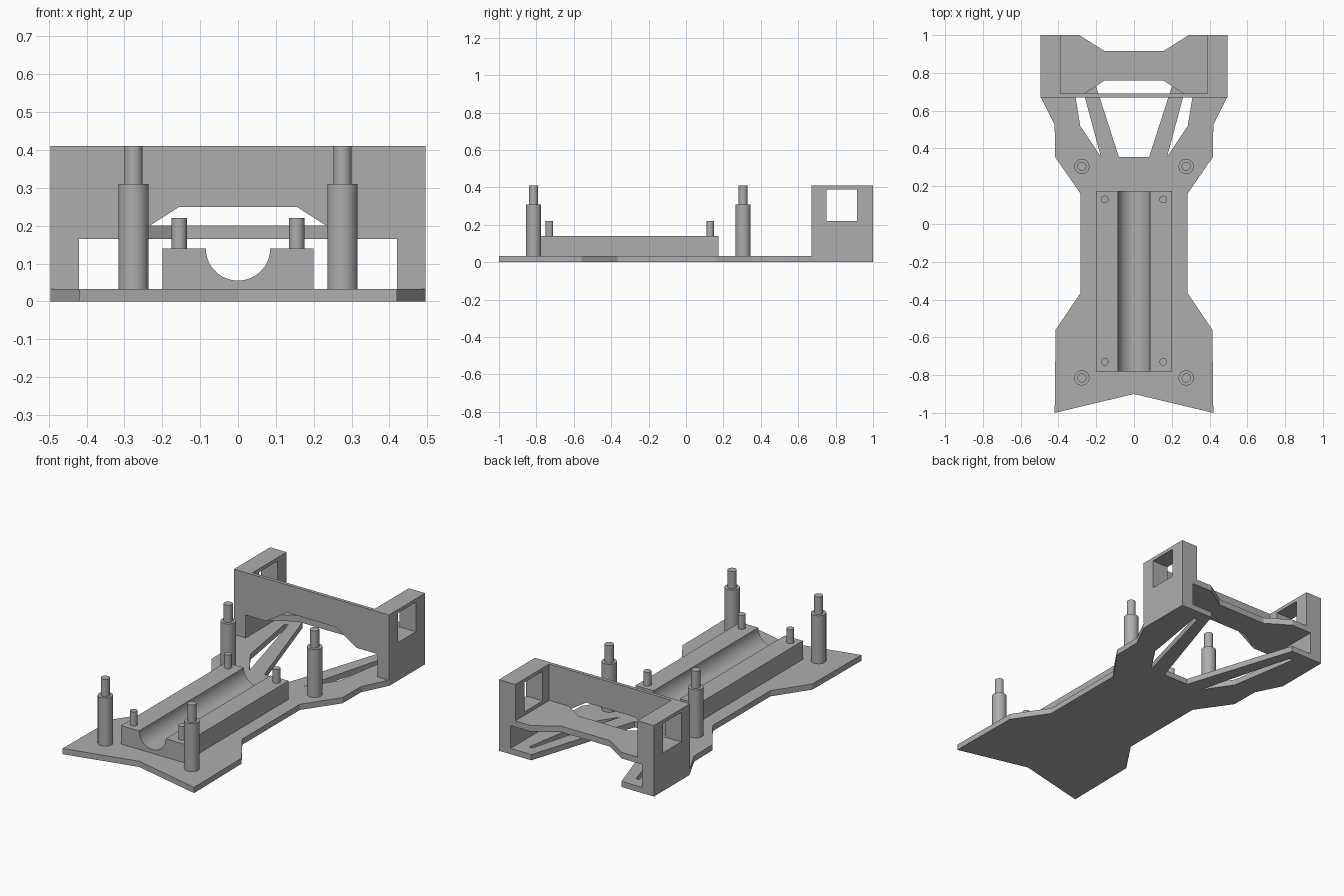
import bpy, bmesh, math
from mathutils import Vector

if "Cube" in bpy.data.objects:
    bpy.data.objects.remove(bpy.data.objects["Cube"], do_unlink=True)

grey = bpy.data.materials.new("plain grey")
grey.use_nodes = True
colour = (0.42, 0.42, 0.42, 1)
grey.diffuse_color = colour
grey.node_tree.nodes["Principled BSDF"].inputs["Base Color"].default_value = colour

PLATE_TOP, SHELF_LOW, SHELF_TOP, TOP = 0.033, 0.165, 0.2, 0.41
WALL_FRONT, WALL_BACK = 0.67, 0.69


def prism(name, points, axis, low, high):
    """Extrude a 2D outline along an axis; points use the other two axes."""
    def place(p, d):
        return {"x": (d, *p), "y": (p[0], d, p[1]), "z": (*p, d)}[axis]
    bm = bmesh.new()
    face = bm.faces.new([bm.verts.new(place(p, low)) for p in points])
    ext = bmesh.ops.extrude_face_region(bm, geom=[face])
    shift = Vector(place((0, 0), high - low))
    bmesh.ops.translate(bm, vec=shift,
                        verts=[g for g in ext["geom"] if isinstance(g, bmesh.types.BMVert)])
    bmesh.ops.recalc_face_normals(bm, faces=bm.faces)
    mesh = bpy.data.meshes.new(name)
    bm.to_mesh(mesh)
    bm.free()
    mesh.materials.append(grey)
    obj = bpy.data.objects.new(name, mesh)
    bpy.context.collection.objects.link(obj)
    return obj


def mirrored(half):
    """Close a right-hand half outline with its mirror image."""
    return half + [(-x, y) for x, y in reversed(half) if x > 0]


def flip(points, side):
    return [(x * side, y) for x, y in points]


def cut(target, cutter):
    mod = target.modifiers.new("cut", "BOOLEAN")
    mod.operation, mod.solver, mod.object = "DIFFERENCE", "EXACT", cutter
    bpy.context.view_layer.objects.active = target
    bpy.ops.object.modifier_apply(modifier=mod.name)
    bpy.data.objects.remove(cutter, do_unlink=True)


def smooth(obj):
    bpy.ops.object.select_all(action="DESELECT")
    obj.select_set(True)
    bpy.context.view_layer.objects.active = obj
    bpy.ops.object.shade_smooth_by_angle(angle=math.radians(30))


def rod(name, x, y, radius, low, high):
    bpy.ops.mesh.primitive_cylinder_add(vertices=40, radius=radius, depth=high - low,
                                        location=(x, y, (low + high) / 2))
    obj = bpy.context.object
    obj.name = name
    obj.data.materials.append(grey)
    smooth(obj)


# Base plate with a notched front and an open wedge at the back
base = prism("base_plate", mirrored([
    (0, -0.9), (0.42, -1), (0.415, -0.56), (0.283, -0.365), (0.283, 0.16), (0.418, 0.355),
    (0.42, 0.525), (0.495, 0.675), (0.495, 1), (0.288, 1), (0.08, 0.355)]),
    "z", 0, PLATE_TOP)

# Long slits that leave the diagonal struts
slit = [(0.175, 0.355), (0.285, 0.52), (0.31, 0.675), (0.352, 0.93), (0.33, 0.93)]
for side in (-1, 1):
    cut(base, prism("slit_cutter", flip(slit, side), "z", -0.1, 0.1))

# Cradle block with a round trough along its length
R, H = 0.085, 0.14
trough = [(R * math.cos(a), H - R * math.sin(a))
          for a in (math.pi * i / 32 for i in range(33))]
cradle = prism("cradle_block", [(-0.2, PLATE_TOP), (0.2, PLATE_TOP), (0.2, H)] + trough
               + [(-0.2, H)], "y", -0.78, 0.175)
smooth(cradle)

# Raised rear bracket: two pillars with square windows
pillar = [(0.42, PLATE_TOP), (0.495, PLATE_TOP), (0.495, TOP), (0.39, TOP),
          (0.39, SHELF_LOW), (0.42, SHELF_LOW)]
window = [(0.75, 0.22), (0.915, 0.22), (0.915, 0.39), (0.75, 0.39)]
for side, label in ((-1, "right"), (1, "left")):
    post = prism(label + "_pillar", flip(pillar, side), "y", WALL_FRONT, 1)
    cut(post, prism("window_cutter", window, "x", side * 0.3, side * 0.6))

# Cross wall and shelf between the pillars
prism("cross_wall", mirrored([(0.155, 0.25), (0.288, SHELF_LOW), (0.39, SHELF_LOW),
                              (0.39, TOP)]), "y", WALL_FRONT, WALL_BACK)
prism("shelf", mirrored([(0.155, 0.76), (0.262, WALL_BACK), (0.39, WALL_BACK), (0.39, 1),
                         (0.29, 1), (0.155, 0.915)]), "z", SHELF_LOW, SHELF_TOP)

# Stepped standoffs and small locating pins
for x in (-1, 1):
    for y in (-0.815, 0.305):
        rod("standoff", x * 0.276, y, 0.04, PLATE_TOP, 0.31)
        rod("standoff_tip", x * 0.276, y, 0.024, 0.31, TOP)
    for y in (-0.73, 0.13):
        rod("cradle_pin", x * 0.155, y, 0.02, H, 0.22)
